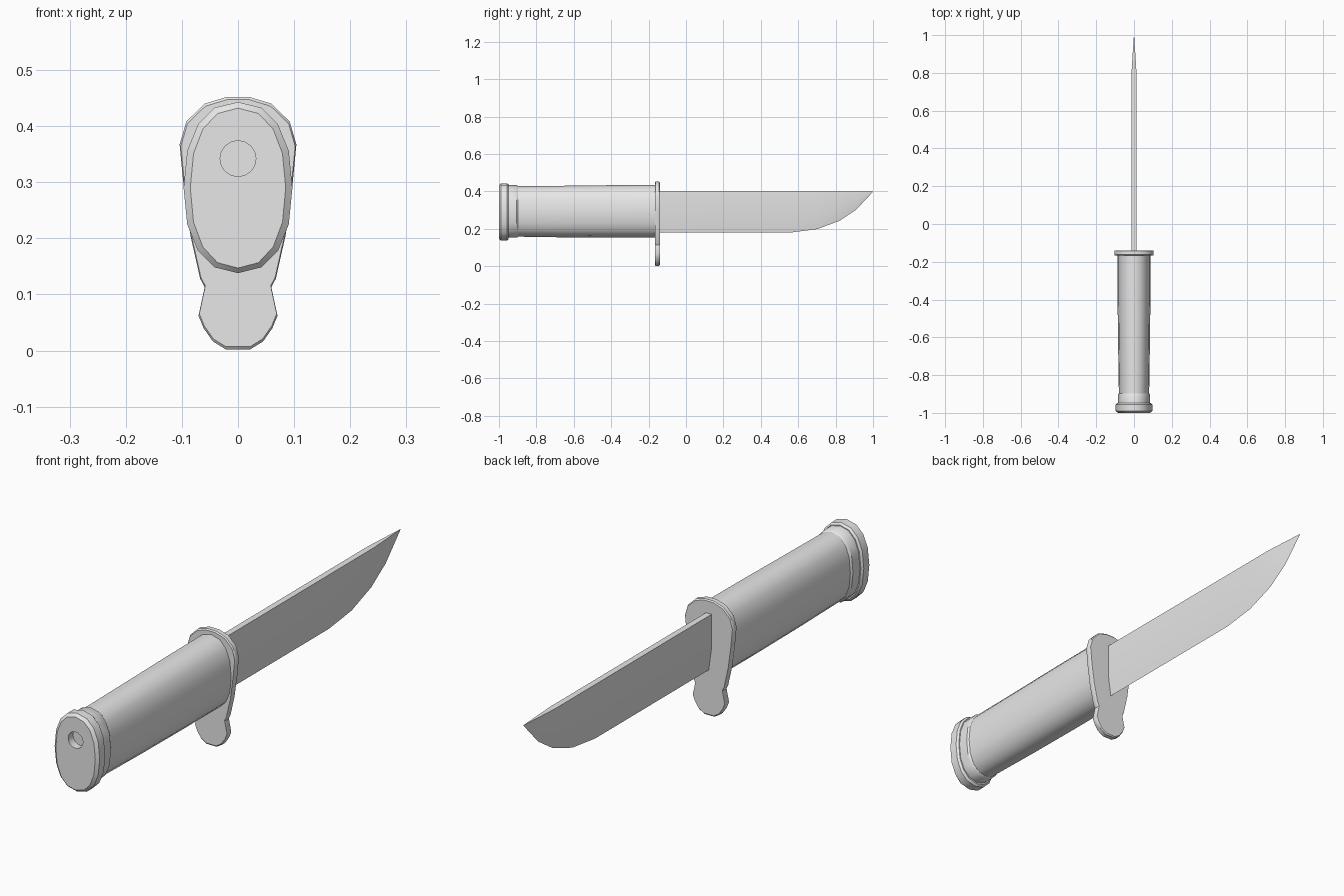
import bpy, bmesh, math

if "Cube" in bpy.data.objects:
    bpy.data.objects.remove(bpy.data.objects["Cube"], do_unlink=True)

GREY = (0.8, 0.8, 0.8, 1)
grey = bpy.data.materials.new("plain grey")
grey.use_nodes = True
grey.diffuse_color = GREY
grey.node_tree.nodes["Principled BSDF"].inputs["Base Color"].default_value = GREY
SIDES = 16


def loft(name, rings, angle=35):
    """Skin a stack of equal rings and cap both ends."""
    bm = bmesh.new()
    loops = [[bm.verts.new(p) for p in ring] for ring in rings]
    n = len(loops[0])
    for a, b in zip(loops, loops[1:]):
        for i in range(n):
            j = (i + 1) % n
            bm.faces.new((a[i], a[j], b[j], b[i]))
    bm.faces.new(loops[0])
    bm.faces.new(loops[-1])
    bmesh.ops.remove_doubles(bm, verts=bm.verts, dist=0.0001)
    bmesh.ops.recalc_face_normals(bm, faces=bm.faces)
    mesh = bpy.data.meshes.new(name)
    bm.to_mesh(mesh)
    bm.free()
    mesh.materials.append(grey)
    obj = bpy.data.objects.new(name, mesh)
    bpy.context.collection.objects.link(obj)
    bpy.ops.object.select_all(action="DESELECT")
    obj.select_set(True)
    bpy.context.view_layer.objects.active = obj
    bpy.ops.object.shade_smooth_by_angle(angle=math.radians(angle))
    return obj


def oval(y, half, top, bottom, mid=0.29, power=0.88):
    """Egg-shaped ring across the handle."""
    ring = []
    for i in range(SIDES):
        t = 2 * math.pi * i / SIDES
        s, c = math.sin(t), math.cos(t)
        reach = top - mid if c > 0 else mid - bottom
        ring.append((math.copysign(abs(s) ** power, s) * half, y,
                     mid + math.copysign(abs(c) ** power, c) * reach))
    return ring


def circle(y, radius, z):
    return oval(y, radius, z + radius, z - radius, z, 1)


# Pommel, starting from the floor of its round recess
loft("pommel", [
    circle(-0.97, 0.032, 0.342),
    circle(-1.0, 0.032, 0.342),
    oval(-1.0, 0.085, 0.432, 0.147),
    oval(-0.99, 0.097, 0.443, 0.138),
    oval(-0.956, 0.097, 0.443, 0.138),
    oval(-0.948, 0.09, 0.436, 0.146),
])

# Collar between pommel and grip
loft("handle_collar", [
    oval(-0.955, 0.086, 0.433, 0.152),
    oval(-0.905, 0.086, 0.433, 0.152),
    oval(-0.897, 0.08, 0.428, 0.157),
])

# Grip, swelling slightly toward the guard
loft("grip", [
    oval(-0.91, 0.08, 0.428, 0.158),
    oval(-0.65, 0.084, 0.43, 0.154),
    oval(-0.4, 0.087, 0.433, 0.153),
    oval(-0.155, 0.087, 0.435, 0.153),
])

# Guard plate: half outline mirrored
half = [(0.02, 0.452), (0.06, 0.44), (0.093, 0.408), (0.105, 0.367),
        (0.098, 0.295), (0.086, 0.207), (0.068, 0.128), (0.06, 0.113),
        (0.071, 0.062), (0.062, 0.04), (0.045, 0.016), (0.022, 0.002)]
outline = half + [(-x, z) for x, z in reversed(half)]


def guard_ring(y, scale):
    return [(x * scale, y, 0.226 + (z - 0.226) * scale * 1.009)
            for x, z in outline]


loft("guard", [guard_ring(-0.166, 0.97), guard_ring(-0.162, 0.991),
               guard_ring(-0.144, 0.991), guard_ring(-0.14, 0.97)])

# Blade: flat sides that taper to the cutting edge
SPINE = 0.4


def blade_ring(y, edge, w):
    shoulder = edge + (SPINE - edge) * 0.4
    return [(w, y, SPINE), (w, y, shoulder), (0, y, edge),
            (-w, y, shoulder), (-w, y, SPINE)]


loft("blade", [
    blade_ring(-0.15, 0.18, 0.012),
    blade_ring(0.56, 0.18, 0.012),
    blade_ring(0.7, 0.198, 0.012),
    blade_ring(0.82, 0.242, 0.012),
    blade_ring(0.91, 0.302, 0.0065),
    blade_ring(1.0, 0.398, 0.0004),
], 30)
